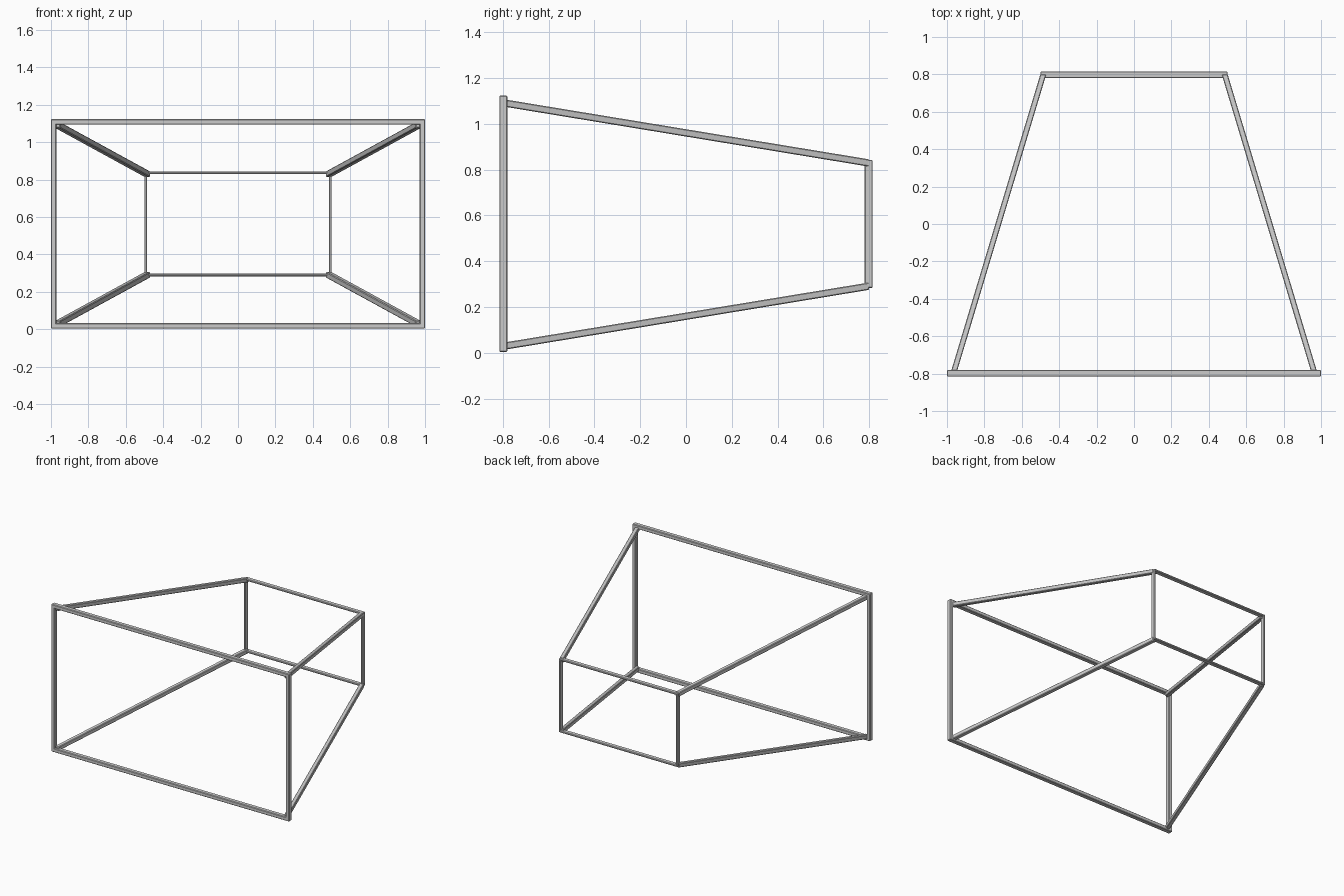
import bpy
from mathutils import Vector

if "Cube" in bpy.data.objects:
    bpy.data.objects.remove(bpy.data.objects["Cube"])

ZC = 0.563            # height of the frustum's axis
BEVEL = 0.004


def prism(name, start, end):
    """Bar between two quads given as lists of four corners."""
    me = bpy.data.meshes.new(name)
    faces = [(3, 2, 1, 0), (4, 5, 6, 7)]
    faces += [(i, (i + 1) % 4, (i + 1) % 4 + 4, i + 4) for i in range(4)]
    me.from_pydata([Vector(v) for v in start + end], [], faces)
    me.update()
    ob = bpy.data.objects.new(name, me)
    bpy.context.collection.objects.link(ob)
    bv = ob.modifiers.new("edge_softening", 'BEVEL')
    bv.width = BEVEL
    bv.segments = 1
    return ob


def box(name, x0, x1, y0, y1, z0, z1):
    quad = lambda y: [(x0, y, z0), (x1, y, z0), (x1, y, z1), (x0, y, z1)]
    return prism(name, quad(y1), quad(y0))


def frame(name, y, hw, hh, t, d):
    """Rectangular frame of four bars: half sizes hw, hh, bar width t, depth d."""
    y0, y1 = y - d / 2, y + d / 2
    box(name + "_top_bar", -hw, hw, y0, y1, ZC + hh - t, ZC + hh)
    box(name + "_bottom_bar", -hw, hw, y0, y1, ZC - hh, ZC - hh + t)
    box(name + "_left_bar", -hw, -hw + t, y0, y1, ZC - hh, ZC + hh)
    box(name + "_right_bar", hw - t, hw, y0, y1, ZC - hh, ZC + hh)


# Large front frame and half-size back frame
frame("front_frame", -0.798, 1.0, 0.56, 0.029, 0.035)
frame("back_frame", 0.798, 0.5, 0.28, 0.0145, 0.035)


# Four sloping bars joining the frame corners
def square(x, y, z, h=0.016):
    return [(x - h, y, z - h), (x + h, y, z - h), (x + h, y, z + h), (x - h, y, z + h)]


for sx, side in ((-1, "left"), (1, "right")):
    for sz, level in ((-1, "lower"), (1, "upper")):
        zc = 0.56
        prism(f"{level}_{side}_connector",
              square(sx * 0.485, 0.80, zc + sz * 0.269),
              square(sx * 0.966, -0.80, zc + sz * 0.532))
